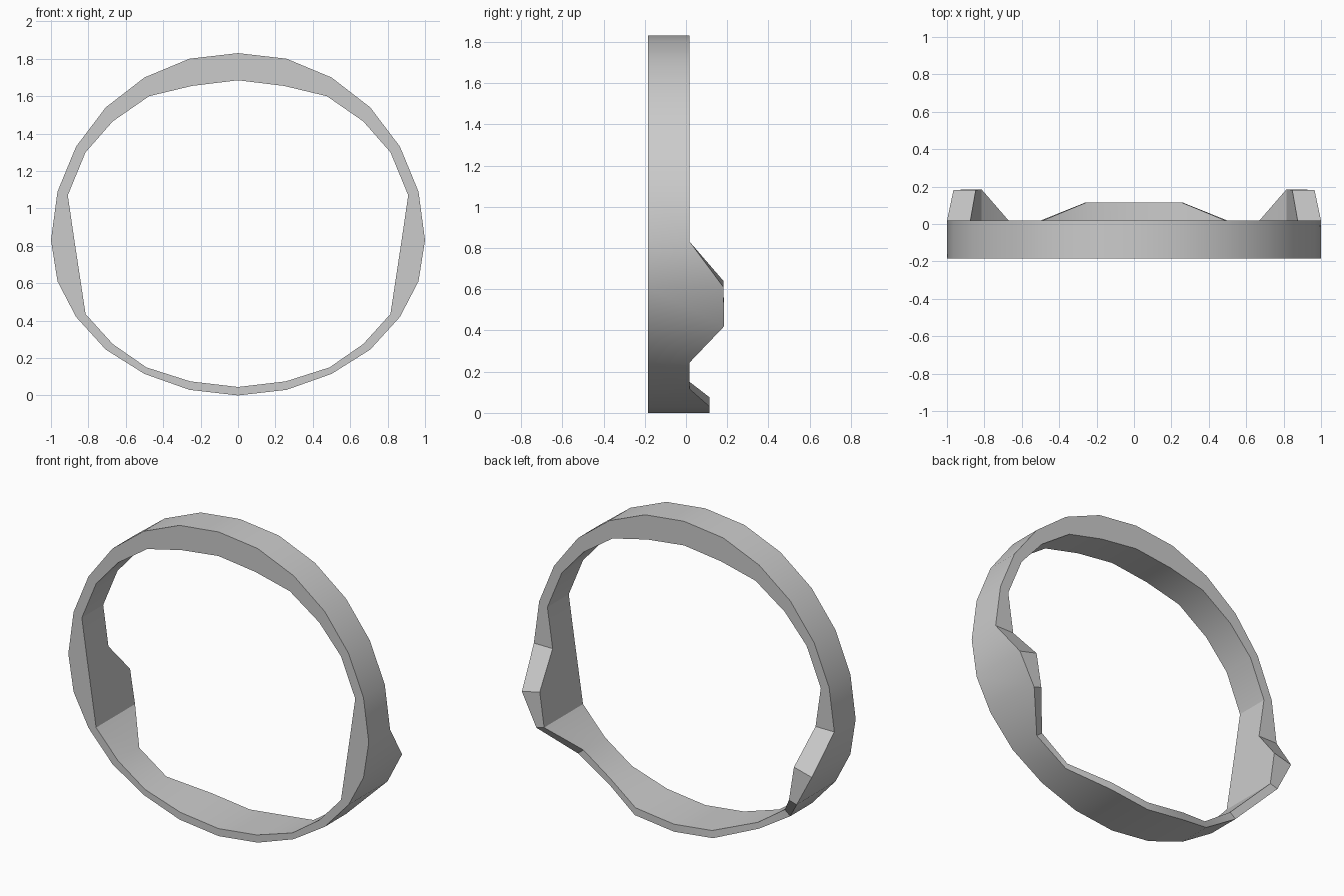
import bpy, bmesh, math

if "Cube" in bpy.data.objects:
    bpy.data.objects.remove(bpy.data.objects["Cube"])

# Half cross-section stations, top to bottom: outer (x, z), inner (x, z), back depth y
FRONT, BACK = -0.185, 0.018
stations = [
    ((0.00, 1.83), (0.00, 1.685), BACK),
    ((0.26, 1.80), (0.245, 1.655), BACK),
    ((0.50, 1.70), (0.475, 1.60), BACK),
    ((0.707, 1.54), (0.67, 1.465), BACK),
    ((0.866, 1.33), (0.815, 1.30), BACK),
    ((0.965, 1.09), (0.91, 1.07), BACK),
    ((1.00, 0.83), (0.875, 0.83), BACK),
    ((0.965, 0.61), (0.846, 0.64), 0.182),   # side tab
    ((0.866, 0.42), (0.815, 0.435), 0.185),
    ((0.707, 0.245), (0.67, 0.275), BACK),
    ((0.50, 0.115), (0.49, 0.15), BACK),
    ((0.26, 0.03), (0.255, 0.075), 0.115),   # bottom tab
    ((0.00, 0.00), (0.00, 0.045), 0.115),
]

# Mirror the half profile into a closed loop
mirrored = [((-o[0], o[1]), (-i[0], i[1]), y) for o, i, y in stations[-2:0:-1]]
loop = stations + mirrored

bm = bmesh.new()
rings = []
for (ox, oz), (ix, iz), back in loop:
    rings.append([bm.verts.new(p) for p in (
        (ox, FRONT, oz), (ox, back, oz), (ix, back, iz), (ix, FRONT, iz))])

# Bridge neighbouring sections all the way round
for k, a in enumerate(rings):
    b = rings[(k + 1) % len(rings)]
    for j in range(4):
        n = (j + 1) % 4
        bm.faces.new((a[j], a[n], b[n], b[j]))
bmesh.ops.recalc_face_normals(bm, faces=bm.faces)

mesh = bpy.data.meshes.new("ring_band")
bm.to_mesh(mesh)
bm.free()
band = bpy.data.objects.new("ring_band", mesh)
bpy.context.collection.objects.link(band)

# Smooth around the band, crisp at the rims
bpy.context.view_layer.objects.active = band
band.select_set(True)
bpy.ops.object.shade_smooth_by_angle(angle=math.radians(30))
